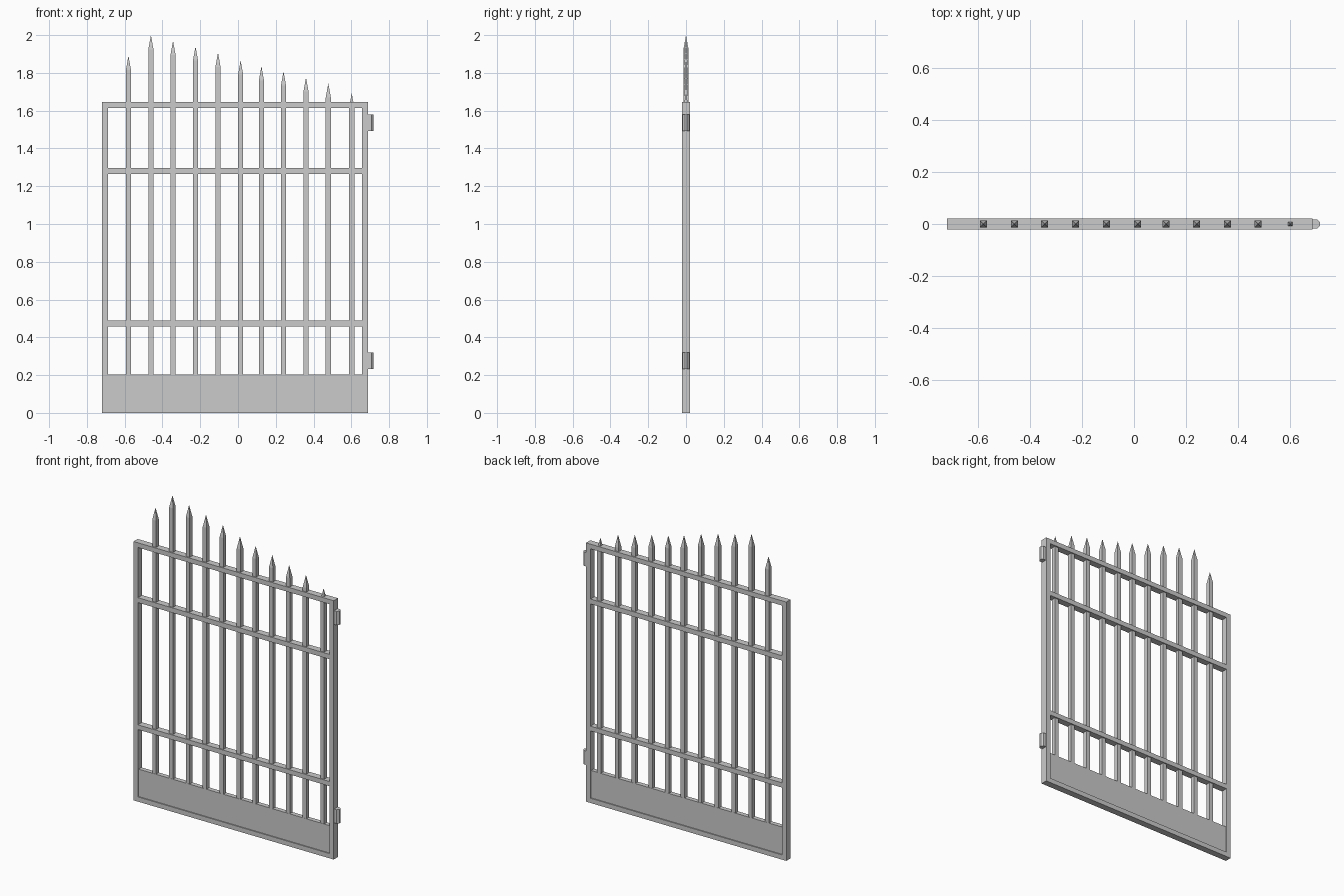
import bpy, bmesh

cube = bpy.data.objects.get("Cube")
if cube:
    bpy.data.objects.remove(cube, do_unlink=True)

metal = bpy.data.materials.new("grey_metal")
metal.use_nodes = True
GREY = (0.6, 0.6, 0.6, 1)
metal.diffuse_color = GREY
metal.node_tree.nodes["Principled BSDF"].inputs["Base Color"].default_value = GREY


def finish(name, bm):
    bmesh.ops.recalc_face_normals(bm, faces=bm.faces)
    mesh = bpy.data.meshes.new(name)
    bm.to_mesh(mesh)
    bm.free()
    mesh.materials.append(metal)
    obj = bpy.data.objects.new(name, mesh)
    bpy.context.collection.objects.link(obj)


def prism(name, outline, z0, z1):
    """Extrude a flat x-y outline from z0 up to z1."""
    bm = bmesh.new()
    face = bm.faces.new([bm.verts.new((x, y, z0)) for x, y in outline])
    top = bmesh.ops.extrude_face_region(bm, geom=[face])["geom"]
    verts = [v for v in top if isinstance(v, bmesh.types.BMVert)]
    bmesh.ops.translate(bm, verts=verts, vec=(0, 0, z1 - z0))
    finish(name, bm)


def box(name, x0, x1, depth, z0, z1):
    prism(name, [(x0, -depth), (x1, -depth), (x1, depth), (x0, depth)], z0, z1)


def spiked_bar(name, x, z0, tip, half=0.0135, spike=0.075):
    """Square bar ending in a four-sided point."""
    bm = bmesh.new()
    corners = [(-half, -half), (half, -half), (half, half), (-half, half)]
    low, high = ([bm.verts.new((x + a, b, z)) for a, b in corners]
                 for z in (z0, tip - spike))
    point = bm.verts.new((x, 0, tip))
    bm.faces.new(low)
    for i in range(4):
        j = (i + 1) % 4
        bm.faces.new((low[i], low[j], high[j], high[i]))
        bm.faces.new((high[i], high[j], point))
    finish(name, bm)


LEFT, RIGHT, WIDTH, DEPTH, TOP = -0.72, 0.688, 0.031, 0.021, 1.645
inner_left, inner_right = LEFT + WIDTH, RIGHT - WIDTH

# Outer frame
box("right_post", LEFT, inner_left, DEPTH, 0, TOP)
box("left_post", inner_right, RIGHT, DEPTH, 0, TOP)

# Cross rails
for name, z0, z1 in (("bottom_rail", 0, 0.03), ("lower_rail", 0.458, 0.488),
                     ("upper_rail", 1.265, 1.296), ("top_rail", 1.615, TOP)):
    box(name, inner_left, inner_right, DEPTH, z0, z1)

# Recessed kick panel
box("kick_panel", inner_left, inner_right, 0.0145, 0.03, 0.204)

# Vertical bars with descending spikes
bars = [(-0.58, 1.89), (-0.461, 2.0), (-0.344, 1.97), (-0.225, 1.94),
        (-0.106, 1.907), (0.014, 1.866), (0.124, 1.835), (0.241, 1.808),
        (0.36, 1.776), (0.478, 1.745), (0.602, 1.693)]
for i, (x, tip) in enumerate(bars):
    spiked_bar(f"spiked_bar_{i + 1}", x, 0.2, tip)

# Hinges on the left post
for name, z0 in (("lower_hinge", 0.232), ("upper_hinge", 1.493)):
    prism(name, [(RIGHT, -0.018), (0.706, -0.018), (0.717, -0.006),
                 (0.717, 0.006), (0.706, 0.018), (RIGHT, 0.018)], z0, z0 + 0.088)
